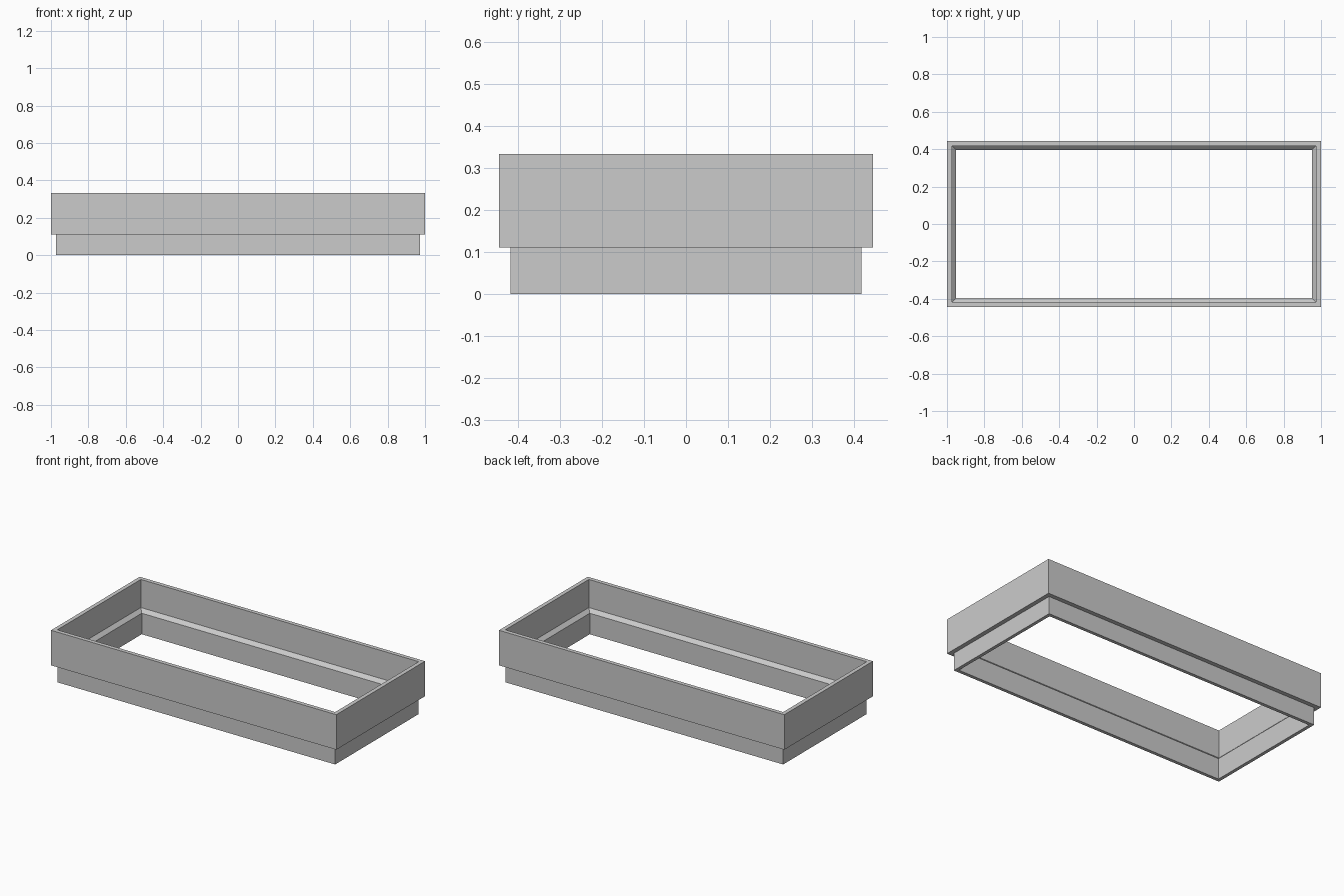
import bpy
import bmesh

cube = bpy.data.objects.get("Cube")
if cube:
    bpy.data.objects.remove(cube, do_unlink=True)

HALF_X, HALF_Y = 1.0, 0.444

grey = bpy.data.materials.new("plain_grey")
grey.use_nodes = True
colour = (0.6, 0.6, 0.6, 1)
grey.diffuse_color = colour
grey.node_tree.nodes["Principled BSDF"].inputs["Base Color"].default_value = colour

# Wall section as (inset from the outer rectangle, height):
# outer step, top rim, sloped inner ledge, lower rim
section = [(0.027, 0), (0.027, 0.111), (0, 0.111), (0, 0.333),
           (0.026, 0.333), (0.026, 0.155), (0.048, 0.133), (0.048, 0)]


def rectangular_frame(name, profile):
    """Sweep a closed section round a rectangle with mitred corners."""
    bm = bmesh.new()
    corners = [(-1, -1), (1, -1), (1, 1), (-1, 1)]
    rings = [[bm.verts.new((sx * (HALF_X - d), sy * (HALF_Y - d), z))
              for sx, sy in corners] for d, z in profile]
    for i, ring in enumerate(rings):
        above = rings[(i + 1) % len(rings)]
        for j in range(4):
            k = (j + 1) % 4
            bm.faces.new((ring[j], ring[k], above[k], above[j]))
    bmesh.ops.recalc_face_normals(bm, faces=bm.faces)
    mesh = bpy.data.meshes.new(name)
    bm.to_mesh(mesh)
    bm.free()
    mesh.materials.append(grey)
    obj = bpy.data.objects.new(name, mesh)
    bpy.context.collection.objects.link(obj)
    return obj


rectangular_frame("stepped_frame", section)
